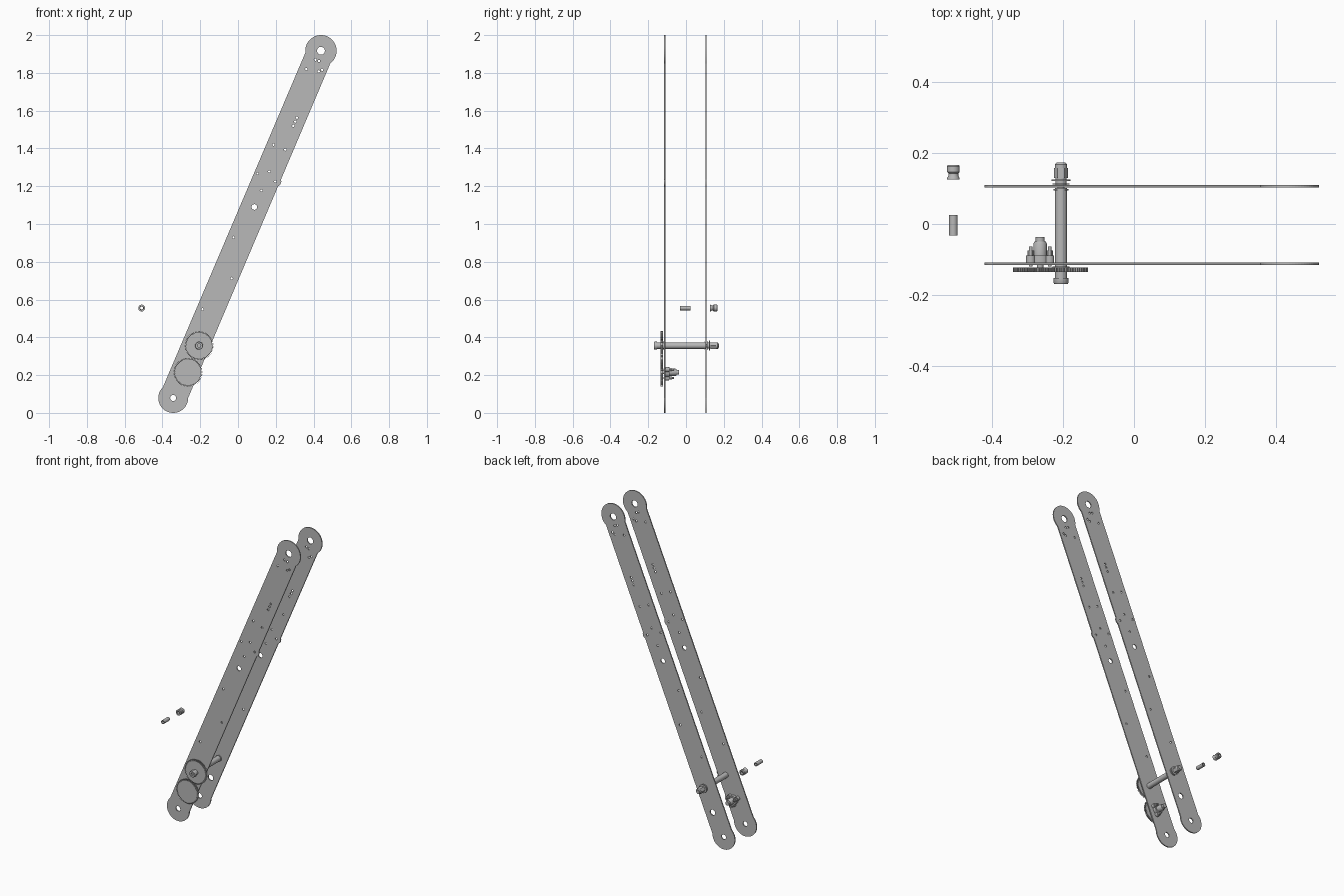
import bpy, bmesh
from math import cos, sin, pi, radians, hypot
from mathutils import Matrix

cube = bpy.data.objects.get("Cube")
if cube:
    bpy.data.objects.remove(cube, do_unlink=True)

steel = bpy.data.materials.new("plain grey")
steel.use_nodes = True
GREY = (0.48, 0.48, 0.48, 1)
steel.diffuse_color = GREY
steel.node_tree.nodes["Principled BSDF"].inputs["Base Color"].default_value = GREY


def add_object(name, mesh):
    mesh.materials.clear()
    mesh.materials.append(steel)
    ob = bpy.data.objects.new(name, mesh)
    bpy.context.collection.objects.link(ob)
    return ob


def arc(cx, cy, r, a0=0, a1=360, steps=24):
    return [(cx + r * cos(radians(a0 + (a1 - a0) * i / steps)),
             cy + r * sin(radians(a0 + (a1 - a0) * i / steps))) for i in range(steps + 1)]


def hole(x, z, r, sides=20):
    return arc(x, z, r, 0, 360, sides)[:-1]


def sheet(name, loops, y, thick):
    """Flat part in the xz plane: first loop is the outline, the rest are holes."""
    cu = bpy.data.curves.new(name, 'CURVE')
    cu.dimensions = '2D'
    cu.fill_mode = 'BOTH'
    cu.extrude = thick / 2
    for loop in loops:
        sp = cu.splines.new('POLY')
        sp.points.add(len(loop) - 1)
        for p, (px, pz) in zip(sp.points, loop):
            p.co = (px, pz, 0, 1)
        sp.use_cyclic_u = True
    tmp = bpy.data.objects.new(name + "_outline", cu)
    bpy.context.collection.objects.link(tmp)
    deps = bpy.context.evaluated_depsgraph_get()
    mesh = bpy.data.meshes.new_from_object(tmp.evaluated_get(deps))
    bpy.data.objects.remove(tmp, do_unlink=True)
    mesh.transform(Matrix.Translation((0, y, 0)) @ Matrix.Rotation(pi / 2, 4, 'X'))
    bm = bmesh.new()
    bm.from_mesh(mesh)
    bmesh.ops.remove_doubles(bm, verts=bm.verts, dist=1e-5)
    bmesh.ops.recalc_face_normals(bm, faces=bm.faces)
    for f in bm.faces:
        f.smooth = False
    bm.to_mesh(mesh)
    bm.free()
    return add_object(name, mesh)


def turned(name, x, z, profile, sides=24, bore=0):
    """Turned part along y; profile holds (y, radius) pairs, bore makes it hollow."""
    if bore:
        profile = profile + [(profile[-1][0], bore), (profile[0][0], bore)]
    bm = bmesh.new()
    rings = [[bm.verts.new((x + r * cos(2 * pi * i / sides), y, z + r * sin(2 * pi * i / sides)))
              for i in range(sides)] for y, r in profile]
    pairs = list(zip(rings, rings[1:]))
    if bore:
        pairs.append((rings[-1], rings[0]))
    else:
        bm.faces.new(rings[0])
        bm.faces.new(rings[-1])
    for a, b in pairs:
        for i in range(sides):
            j = (i + 1) % sides
            bm.faces.new((a[i], a[j], b[j], b[i]))
    bmesh.ops.recalc_face_normals(bm, faces=bm.faces)
    mesh = bpy.data.meshes.new(name)
    bm.to_mesh(mesh)
    bm.free()
    ob = add_object(name, mesh)
    if sides > 8:
        bpy.ops.object.select_all(action='DESELECT')
        ob.select_set(True)
        bpy.context.view_layer.objects.active = ob
        bpy.ops.object.shade_smooth_by_angle(angle=radians(35))
    return ob


# Arm plates: long bar with round ends, a small boss on the right edge, and drilled holes
FOOT, TIP = (-0.343, 0.079), (0.439, 1.917)
LENGTH = hypot(TIP[0] - FOOT[0], TIP[1] - FOOT[1])
DX, DZ = (TIP[0] - FOOT[0]) / LENGTH, (TIP[1] - FOOT[1]) / LENGTH
along = (arc(0, 0, 0.079, -67, -293, 40)
         + arc(1.268, 0.052, 0.028, 134, 46, 10)
         + arc(LENGTH, 0, 0.083, 120, -120, 40))
outline = [(FOOT[0] + u * DX + v * DZ, FOOT[1] + u * DZ - v * DX) for u, v in along]

small = [(.41, 1.87), (.429, 1.863), (.362, 1.82), (.445, 1.816), (.428, 1.808),
         (.312, 1.563), (.303, 1.542), (.293, 1.52), (.188, 1.42), (.25, 1.394),
         (.103, 1.267), (.166, 1.278), (.124, 1.177), (.198, 1.225),
         (-.024, .929), (-.034, .712), (-.188, .548)]
holes = [hole(*FOOT, 0.016), hole(*TIP, 0.021), hole(.087, 1.09, 0.015)]
holes += [hole(x, z, 0.0065, 12) for x, z in small]

SHAFT = (-0.206, 0.356)
MOTOR = (-0.265, 0.215)
sheet("front_arm_plate", [outline] + holes, -0.112, 0.007)
sheet("rear_arm_plate", [outline] + holes + [hole(*MOTOR, 0.018)], 0.106, 0.007)


# Meshing spur gears
def gear_loop(cx, cz, teeth=60, root=0.070, tip=0.0765):
    pts = []
    for i in range(teeth):
        for k, r in ((0, root), (.4, root), (.55, tip), (.85, tip)):
            a = 2 * pi * (i + k) / teeth
            pts.append((cx + r * cos(a), cz + r * sin(a)))
    return pts


sheet("shaft_gear", [gear_loop(*SHAFT)], -0.129, 0.012)
sheet("drive_gear", [gear_loop(*MOTOR)], -0.129, 0.012)

# Cross shaft with bolt, washers and lock nut
turned("cross_shaft", *SHAFT, [(-0.125, 0.0175), (0.102, 0.0175)])
turned("bolt_collar", *SHAFT, [(-0.153, 0.017), (-0.134, 0.017)])
turned("bolt_head", *SHAFT, [(-0.169, 0.019), (-0.166, 0.021), (-0.153, 0.021)], bore=0.009)
turned("bolt_core", *SHAFT, [(-0.160, 0.0095), (0.174, 0.0095)])
for i, (y, r) in enumerate(((-0.122, 0.024), (0.097, 0.021), (0.113, 0.024), (0.124, 0.027))):
    turned("washer_%d" % (i + 1), *SHAFT, [(y - 0.002, r), (y + 0.002, r)])
turned("shaft_spacer", *SHAFT, [(0.110, 0.016), (0.130, 0.016)])
turned("shaft_nut", *SHAFT, [(0.130, 0.020), (0.158, 0.020)], sides=6)
turned("shaft_nut_dome", *SHAFT, [(0.157, 0.0175), (0.168, 0.0175), (0.173, 0.013)])

# Motor unit behind the front plate, driving the lower gear
turned("motor_axle", *MOTOR, [(-0.126, 0.009), (-0.085, 0.009)])
turned("motor_flange", *MOTOR, [(-0.109, 0.028), (-0.088, 0.028)])
turned("motor_body", *MOTOR, [(-0.088, 0.019), (-0.055, 0.019), (-0.050, 0.016)])
turned("motor_cap", *MOTOR, [(-0.050, 0.0125), (-0.037, 0.0125)])
for i in range(3):
    a = radians(30 + 120 * i)
    spot = (MOTOR[0] + 0.031 * cos(a), MOTOR[1] + 0.031 * sin(a))
    turned("flange_lug_%d" % (i + 1), *spot, [(-0.109, 0.013), (-0.089, 0.013)])
    turned("flange_screw_%d" % (i + 1), *spot, [(-0.120, 0.005), (-0.064, 0.005)], sides=12)
    turned("flange_screw_nut_%d" % (i + 1), *spot, [(-0.089, 0.009), (-0.075, 0.009)], sides=6)

# Loose spacer tube and spare lock nut beside the arm
LOOSE = (-0.510, 0.555)
turned("loose_sleeve", *LOOSE, [(-0.032, 0.012), (0.025, 0.012)], bore=0.008)
turned("loose_nut", *LOOSE, [(0.126, 0.018), (0.130, 0.018), (0.136, 0.014), (0.143, 0.014),
                             (0.147, 0.018), (0.163, 0.018), (0.167, 0.015)], bore=0.009)
